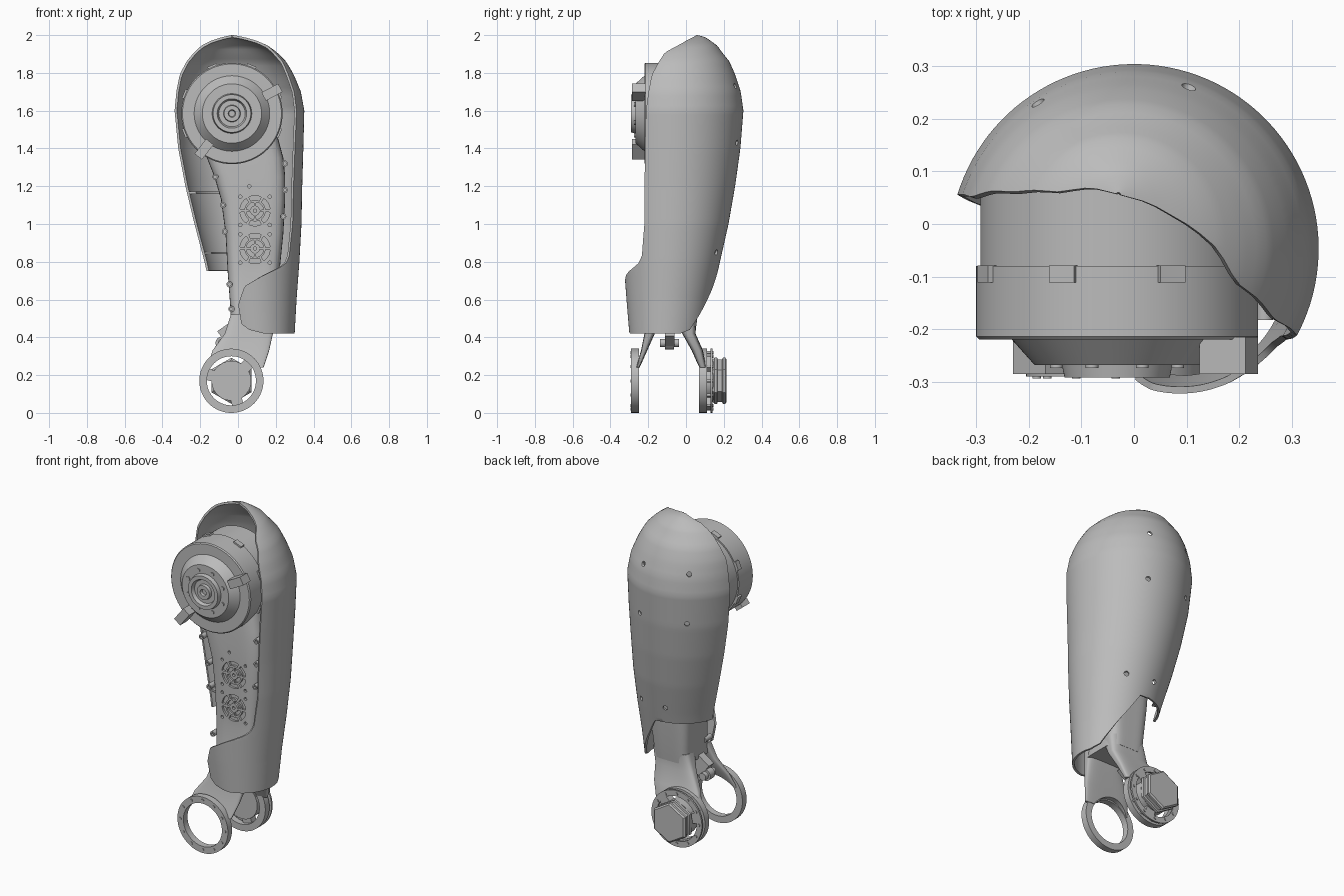
import bpy, bmesh, math
from math import cos, sin, radians, pi

if "Cube" in bpy.data.objects:
    bpy.data.objects.remove(bpy.data.objects["Cube"])

gray = bpy.data.materials.new("satin gray")
gray.use_nodes = True
gray.diffuse_color = (0.5, 0.5, 0.5, 1)
gray.node_tree.nodes["Principled BSDF"].inputs["Base Color"].default_value = (0.5, 0.5, 0.5, 1)


def finish(name, bm, fix_normals=True):
    bmesh.ops.remove_doubles(bm, verts=bm.verts, dist=1e-5)
    if fix_normals:
        bmesh.ops.recalc_face_normals(bm, faces=bm.faces)
    mesh = bpy.data.meshes.new(name)
    bm.to_mesh(mesh)
    bm.free()
    mesh.materials.append(gray)
    ob = bpy.data.objects.new(name, mesh)
    bpy.context.collection.objects.link(ob)
    return ob


def activate(ob):
    bpy.ops.object.select_all(action='DESELECT')
    ob.select_set(True)
    bpy.context.view_layer.objects.active = ob


def smooth(ob, angle=35):
    activate(ob)
    bpy.ops.object.shade_smooth_by_angle(angle=radians(angle))
    return ob


def cut(ob, cutter):
    mod = ob.modifiers.new("cut", 'BOOLEAN')
    mod.operation = 'DIFFERENCE'
    mod.solver = 'EXACT'
    mod.object = cutter
    cutter.hide_render = True
    activate(ob)
    bpy.ops.object.modifier_apply(modifier=mod.name)
    bpy.data.objects.remove(cutter)


def skin(bm, loops, closed):
    """Bridge a list of vertex loops, each of them a ring."""
    n = len(loops[0])
    pairs = list(zip(loops, loops[1:])) + ([(loops[-1], loops[0])] if closed else [])
    for a, b in pairs:
        for i in range(n):
            j = (i + 1) % n
            bm.faces.new((a[i], a[j], b[j], b[i]))
    if not closed:
        bm.faces.new(loops[0])
        bm.faces.new(loops[-1])


def lathe(name, profile, centers, segs=64, closed=False, turn=0.0):
    """Turn (radius, y) points about the y axis at each (x, z) centre."""
    bm = bmesh.new()
    for cx, cz in centers:
        loops = []
        for r, y in profile:
            angs = [turn + 2 * pi * k / segs for k in range(segs)]
            loops.append([bm.verts.new((cx + r * cos(a), y, cz + r * sin(a))) for a in angs])
        skin(bm, loops, closed)
    return finish(name, bm)


def rod(name, r, y0, y1, centers, segs=16, turn=0.0):
    return lathe(name, [(r, y0), (r, y1)], centers, segs, turn=turn)


def around(center, r, count, start=0.0):
    return [(center[0] + r * cos(start + 2 * pi * k / count),
             center[1] + r * sin(start + 2 * pi * k / count)) for k in range(count)]


def loft(name, rows, power=5, segs=48):
    """Rounded box sections: z, left, right, front, back."""
    bm = bmesh.new()
    loops = []
    for z, xl, xr, yf, yb in rows:
        loop = []
        for k in range(segs):
            c, s = cos(2 * pi * k / segs), sin(2 * pi * k / segs)
            f = (abs(c) ** power + abs(s) ** power) ** (-1 / power)
            loop.append(bm.verts.new(((xl + xr) / 2 + f * c * (xr - xl) / 2,
                                      (yf + yb) / 2 + f * s * (yb - yf) / 2, z)))
        loops.append(loop)
    skin(bm, loops, False)
    return finish(name, bm)


def box(name, loc, size, turn=0.0):
    bm = bmesh.new()
    bmesh.ops.create_cube(bm, size=1)
    bmesh.ops.scale(bm, vec=size, verts=bm.verts)
    ob = finish(name, bm)
    ob.location = loc
    ob.rotation_euler = (0, -turn, 0)
    return ob


def lookup(table, z):
    for a, b in zip(table, table[1:]):
        if z <= b[0]:
            t = max(0, (z - a[0]) / (b[0] - a[0]))
            return [p + (q - p) * t for p, q in zip(a[1:], b[1:])]
    return list(table[-1][1:])


# Outer shell: circular sections (z, centre x, centre y, radius) and its two edge angles
SECTION = [(.42, .1, -.1, .2), (.6, .085, -.09, .225), (.8, .07, -.075, .255),
           (1, .048, -.063, .288), (1.2, .025, -.055, .315), (1.4, .008, -.05, .338),
           (1.6, 0, -.047, .351), (1.7, -.005, -.048, .338), (1.79, -.015, -.05, .311),
           (1.86, -.02, -.045, .275), (1.91, -.025, -.04, .23), (1.945, -.028, -.02, .185),
           (1.97, -.03, 0, .13), (1.99, -.03, .04, .06), (2, -.03, .055, .005)]
EDGE_LEFT = [(.42, 20), (.44, 36), (.52, 51), (.65, 73), (.745, 86), (.75, 166),
             (1.6, 163), (1.79, 161), (1.91, 154), (1.97, 152), (2, 150)]
EDGE_RIGHT = [(.42, -79), (.44, -101), (.47, -112), (.57, -113), (.67, -101), (.73, -75),
              (.785, -45), (.83, -38), (1, -33), (1.6, -28), (1.79, -25), (1.91, -18), (1.97, 0), (2, 0)]


def shell_point(z, deg, inset=0.0):
    cx, cy, r = lookup(SECTION, z)
    a = radians(deg)
    return (cx + (r - inset) * cos(a), cy + (r - inset) * sin(a), z)


def build_shell():
    bm = bmesh.new()
    heights = [.42 + .325 * k / 32 for k in range(33)] + [.75 + .85 * k / 40 for k in range(41)]
    heights += [1.6 + .4 * sin(pi / 2 * k / 24) for k in range(1, 25)]
    grid = []
    for z in heights:
        hi, lo = lookup(EDGE_LEFT, z)[0], lookup(EDGE_RIGHT, z)[0]
        degs = [min(hi, max(lo, 166 - 3 * k)) for k in range(94)]
        grid.append([(bm.verts.new(shell_point(z, d)), d) for d in degs])
    for a, b in zip(grid, grid[1:]):
        for i in range(len(a) - 1):
            quad = (a[i], b[i], b[i + 1], a[i + 1])
            ds = [q[1] for q in quad]
            flat = ds[0] == ds[3] and ds[1] == ds[2]
            if not flat and max(ds) - min(ds) < 20:
                bm.faces.new([q[0] for q in quad])
    bmesh.ops.dissolve_degenerate(bm, dist=1e-6, edges=bm.edges)
    loose = [v for v in bm.verts if not v.link_faces]
    bmesh.ops.delete(bm, geom=loose, context='VERTS')
    ob = finish("outer_shell", bm, fix_normals=False)
    mod = ob.modifiers.new("thickness", 'SOLIDIFY')
    mod.thickness = .013
    mod.offset = -1
    activate(ob)
    bpy.ops.object.modifier_apply(modifier=mod.name)
    return ob


# Shell screw holes
shell = build_shell()
for z, deg in [(1.73, 122), (1.73, 70), (1.43, 122), (1.43, 70), (.85, 102), (.85, 62)]:
    hole = rod("hole_cutter", .014, -.04, .04, [(0, 0)])
    hole.location = shell_point(z, deg)
    hole.rotation_euler = (0, 0, radians(deg - 90))
    bpy.context.view_layer.update()
    cut(shell, hole)
smooth(shell, 40)

# Stiffening ribs inside the shell
for z in (.84, 1.16):
    bm = bmesh.new()
    loops = []
    for k in range(14):
        d = 164 - 4 * k
        loops.append([bm.verts.new(shell_point(z + dz, d, inset))
                      for dz, inset in ((0, .008), (0, .05), (.012, .05), (.012, .008))])
    skin(bm, loops, False)
    finish("shell_rib", bm)

# Inner limb casting with speaker slots cut in the front
limb = loft("inner_limb", [(1.5, -.2, .2, -.16, .1), (1.35, -.165, .24, -.165, .1),
                           (1.25, -.125, .25, -.17, .1), (1.13, -.09, .25, -.17, .1),
                           (.95, -.066, .24, -.17, .09), (.75, -.055, .22, -.17, .08),
                           (.55, -.04, .2, -.19, .065), (.46, -.04, .195, -.21, .055)])
bm = bmesh.new()
for cz in (1.07, .87):
    for r0, r1, count in ((.026, .046, 4), (.056, .08, 6)):
        for n in range(count):
            loops = []
            for k in range(7):
                a = 2 * pi * (n + .1 + .8 * k / 6) / count
                loops.append([bm.verts.new((.09 + r * cos(a), y, cz + r * sin(a)))
                              for r, y in ((r0, -.21), (r1, -.21), (r1, -.157), (r0, -.157))])
            skin(bm, loops, False)
cut(limb, finish("slot_cutter", bm))
dots = [(x, z) for x in (.012, .168) for z in (1.145, .995, .945, .795)]
cut(limb, rod("dot_cutter", .009, -.21, -.157, dots + [(.09, 1.07), (.09, .87), (.06, 1.2)]))
smooth(limb)

# Screw bosses along the limb edges
bosses = [(-.12, 1.25), (-.08, 1.1), (-.07, .96), (-.045, .68), (-.035, .55),
          (.248, 1.32), (.248, 1.18), (.24, 1.04)]
smooth(lathe("limb_bosses", [(.016, -.12), (.016, -.182), (.008, -.182), (.008, -.17)], bosses, 16))

# Hip motor
HIP = (-.032, 1.585)
smooth(lathe("motor_housing", [(0, .08), (.26, .08), (.26, -.08), (.268, -.08), (.268, -.214),
                               (.262, -.22), (.2, -.22), (.157, -.268), (.105, -.268),
                               (.1, -.292), (.078, -.292), (.07, -.272), (.045, -.272),
                               (.042, -.29), (.02, -.29), (.016, -.275), (0, -.275)], [HIP], 96), 25)
smooth(rod("motor_bolts", .012, -.26, -.274, around(HIP, .125, 8, pi / 8)))
for k in range(8):
    a = pi / 8 + k * pi / 4
    box("motor_lug", (HIP[0] + .262 * cos(a), -.095, HIP[1] + .262 * sin(a)), (.03, .033, .052), a)
for a in (radians(28), radians(232)):
    box("motor_stop", (HIP[0] + .24 * cos(a), -.25, HIP[1] + .24 * sin(a)), (.1, .07, .05), a)

# Knee fork: two legs leaning outward, opened by the knee bore
KNEE = (-.035, .17)
WIDTHS = [(.52, -.038, .2), (.42, -.07, .185), (.33, -.135, .165), (.24, -.165, .135)]
DEPTHS = {"fork_leg_front": [(-.205, -.13), (-.22, -.165), (-.238, -.205), (-.265, -.245)],
          "fork_leg_back": [(-.06, .06), (-.02, .05), (.03, .09), (.07, .108)]}
for name, depths in DEPTHS.items():
    leg = loft(name, [w + d for w, d in zip(WIDTHS, depths)], power=4)
    cut(leg, rod("bore_cutter", .135, -.5, .5, [KNEE], 64))
    smooth(leg)

# Knee rings and their bolts
for name, y0, y1, inner in (("knee_ring_front", -.29, -.25, .13), ("knee_ring_back", .07, .11, .13),
                            ("knee_motor_plate", .13, .14, .135)):
    smooth(lathe(name, [(.17, y0), (.17, y1), (inner, y1), (inner, y0)], [KNEE], 64, True))
smooth(rod("knee_bolts_front", .008, -.294, -.28, around(KNEE, .15, 12)))
smooth(rod("knee_bolts_back", .008, .1, .145, around(KNEE, .15, 12)))

# Knee motor held by three spokes
smooth(rod("knee_motor_core", .105, .085, .145, [KNEE], 48))
smooth(lathe("knee_motor_cap", [(.11, .14), (.122, .15), (.122, .165), (.112, .168), (.112, .19),
                                (.122, .195), (.122, .208), (.112, .215)], [KNEE], 6, turn=pi / 6), 20)
for k in range(3):
    a = pi / 4 + k * 2 * pi / 3
    box("knee_spoke", (KNEE[0] + .12 * cos(a), .115, KNEE[1] + .12 * sin(a)), (.06, .045, .06), a)

# Cable pin between the fork legs
box("pin_bracket", (-.04, -.087, .42), (.1, .05, .1), radians(35))
smooth(rod("pin", .034, -.11, -.064, [(-.085, .37)], 24))
smooth(rod("pin_shaft", .022, -.138, -.036, [(-.085, .37)], 24))
